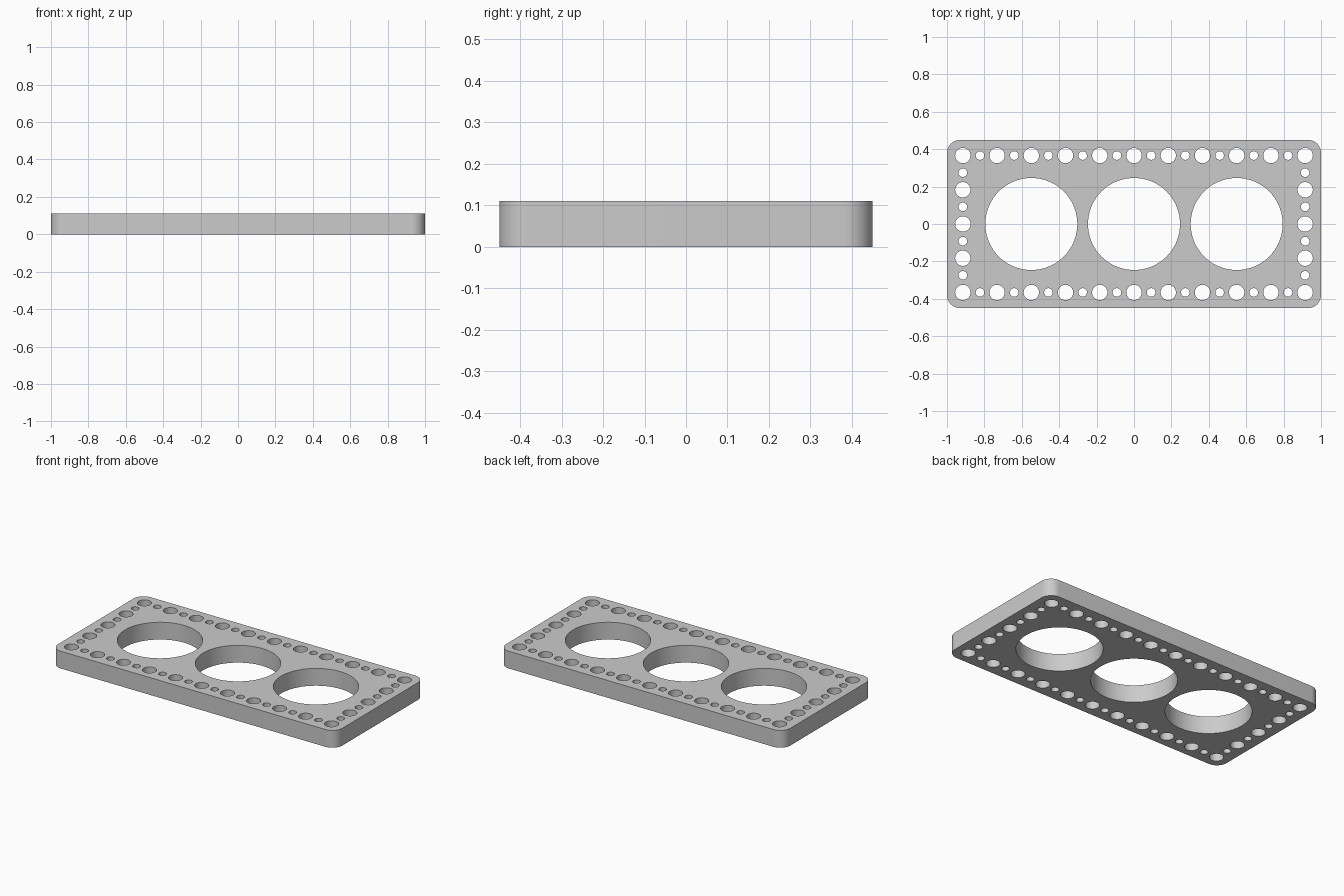
import bpy
import bmesh
from math import cos, sin, pi, radians

cube = bpy.data.objects.get("Cube")
if cube:
    bpy.data.objects.remove(cube, do_unlink=True)

HALF_X, HALF_Y, HEIGHT = 1.0, 0.45, 0.11
CORNER = 0.07
PITCH = 0.183
BIG_PIN, SMALL_PIN, BORE = 0.041, 0.023, 0.246


def arc(cx, cy, r, start, end, steps):
    angles = [start + (end - start) * i / steps for i in range(steps + 1)]
    return [(cx + r * cos(a), cy + r * sin(a)) for a in angles]


def add_loop(curve, points):
    spline = curve.splines.new("POLY")
    spline.points.add(len(points) - 1)
    for p, (x, y) in zip(spline.points, points):
        p.co = (x, y, 0, 1)
    spline.use_cyclic_u = True


def add_hole(curve, x, y, r, sides):
    add_loop(curve, arc(x, y, r, 0, 2 * pi, sides)[:-1])


# Filled profile with a rounded outline
curve = bpy.data.curves.new("perforated_plate", "CURVE")
curve.dimensions = "2D"
curve.fill_mode = "BOTH"
curve.extrude = HEIGHT / 2
outline = []
for i, (sx, sy) in enumerate([(1, 1), (-1, 1), (-1, -1), (1, -1)]):
    outline += arc(sx * (HALF_X - CORNER), sy * (HALF_Y - CORNER), CORNER,
                   i * pi / 2, (i + 1) * pi / 2, 12)
add_loop(curve, outline)

# Three large bores
for k in (-3, 0, 3):
    add_hole(curve, k * PITCH, 0, BORE, 72)

# Border of alternating large and small pin holes, at half-pitch steps
for i in range(-10, 11):
    for j in range(-4, 5):
        if abs(i) == 10 or abs(j) == 4:
            big = (i + j) % 2 == 0 and i % 2 == 0
            add_hole(curve, i * PITCH / 2, j * PITCH / 2,
                     BIG_PIN if big else SMALL_PIN, 32 if big else 24)

plate = bpy.data.objects.new("perforated_plate", curve)
bpy.context.collection.objects.link(plate)
plate.location.z = HEIGHT / 2
bpy.ops.object.select_all(action="DESELECT")
plate.select_set(True)
bpy.context.view_layer.objects.active = plate
bpy.ops.object.convert(target="MESH")
plate = bpy.context.object

# Weld caps to walls
bm = bmesh.new()
bm.from_mesh(plate.data)
bmesh.ops.remove_doubles(bm, verts=bm.verts, dist=0.0001)
bmesh.ops.recalc_face_normals(bm, faces=bm.faces)
bm.to_mesh(plate.data)
bm.free()
bpy.ops.object.shade_smooth_by_angle(angle=radians(35))

# Plain grey
grey = bpy.data.materials.new("light_grey")
grey.use_nodes = True
color = (0.6, 0.6, 0.6, 1)
grey.diffuse_color = color
grey.node_tree.nodes["Principled BSDF"].inputs["Base Color"].default_value = color
plate.data.materials.clear()
plate.data.materials.append(grey)
